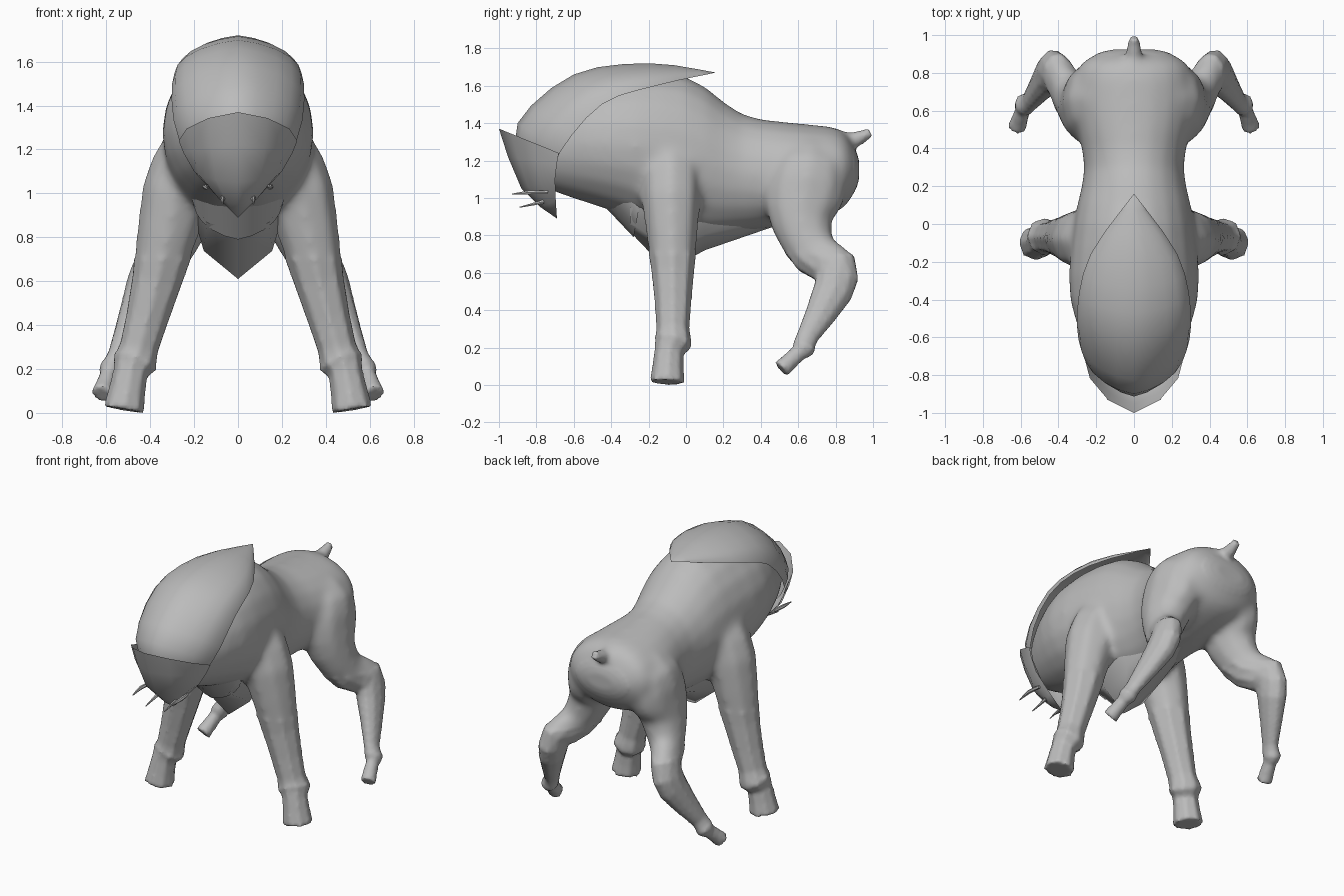
import bpy, bmesh, math
from mathutils import Vector

cube = bpy.data.objects.get("Cube")
if cube:
    bpy.data.objects.remove(cube)

grey = bpy.data.materials.new("plain_grey")
grey.use_nodes = True
grey.diffuse_color = (0.5, 0.5, 0.5, 1)
grey.node_tree.nodes["Principled BSDF"].inputs["Base Color"].default_value = grey.diffuse_color


def refine(stations, steps):
    """Smoothly interpolate every value of the stations."""
    values = [Vector(station) for station in stations]
    last = len(values) - 1

    def slope(index):
        return (values[min(index + 1, last)] - values[max(index - 1, 0)]) / 2

    result = []
    for index in range(last):
        start, end = values[index], values[index + 1]
        for step in range(steps):
            t = step / steps
            blend = t * t * (3 - 2 * t)
            result.append(start.lerp(end, blend)
                          + slope(index) * t * (1 - t) ** 2
                          - slope(index + 1) * t * t * (1 - t))
    return result + [values[last]]


def turn(sides):
    """Cosine and sine pairs around a circle."""
    angles = [math.tau * side / sides for side in range(sides)]
    return [(math.cos(angle), math.sin(angle)) for angle in angles]


def select(objects):
    bpy.ops.object.select_all(action="DESELECT")
    for obj in objects:
        obj.select_set(True)
    bpy.context.view_layer.objects.active = objects[0]


def surface(name, rows, closed, mirror):
    """Skin a list of point rows; closed rows become capped tubes."""
    bm = bmesh.new()
    grid = [[bm.verts.new(point) for point in row] for row in rows]
    count = len(grid[0])
    for upper, lower in zip(grid, grid[1:]):
        for i in range(count if closed else count - 1):
            j = (i + 1) % count
            bm.faces.new((upper[i], upper[j], lower[j], lower[i]))
    if closed:
        bm.faces.new(grid[0])
        bm.faces.new(grid[-1])
    bmesh.ops.remove_doubles(bm, verts=bm.verts, dist=0.001)
    bmesh.ops.recalc_face_normals(bm, faces=bm.faces)
    mesh = bpy.data.meshes.new(name)
    bm.to_mesh(mesh)
    bm.free()
    mesh.materials.append(grey)
    obj = bpy.data.objects.new(name, mesh)
    bpy.context.collection.objects.link(obj)
    if mirror:
        obj.modifiers.new("mirror", "MIRROR").use_clip = True
    select([obj])
    bpy.ops.object.shade_smooth_by_angle(angle=math.radians(50))
    return obj


def tube(name, stations, sides=10, mirror=True):
    """Stations: x, y, z, half width and, if not round, half depth."""
    path = refine(stations, 2)
    centres = [Vector(station[:3]) for station in path]
    rows = []
    for index, station in enumerate(path):
        ahead = centres[min(index + 1, len(path) - 1)]
        behind = centres[max(index - 1, 0)]
        along = (ahead - behind).normalized()
        across = (Vector((1, 0, 0)) - along * along.x).normalized()
        deep = along.cross(across)
        rows.append([centres[index] + across * station[3] * c + deep * station[-1] * s
                     for c, s in turn(sides)])
    return surface(name, rows, True, mirror)


def shell(name, stations, steps, columns=5):
    """Stations: middle y and z, then edge x, y and z; arched between."""
    rows = []
    for mid_y, mid_z, edge_x, edge_y, edge_z in refine(stations, steps):
        row = []
        for column in range(columns + 1):
            angle = math.pi / 2 * column / columns
            drop = 0.8 * (1 - math.cos(angle)) + 0.2 * math.sin(angle)
            row.append((edge_x * math.sin(angle),
                        mid_y + (edge_y - mid_y) * drop,
                        mid_z + (edge_z - mid_z) * drop))
        rows.append(row)
    surface(name, rows, False, True)


# Torso: y, top, bottom, half width
torso_stations = [
    (-.9, 1.3, 1.15, .05), (-.75, 1.5, 1.05, .2), (-.4, 1.65, .93, .34), (0, 1.65, .8, .32),
    (.3, 1.45, .82, .265), (.6, 1.4, .86, .32), (.82, 1.37, .93, .3), (.9, 1.27, 1.03, .2),
    (.925, 1.2, 1.1, .1),
]
torso = surface("body", [
    [(width * c, y, (top + bottom) / 2 + (top - bottom) / 2 * s) for c, s in turn(20)]
    for y, top, bottom, width in refine(torso_stations, 3)
], True, False)

# Legs, from inside the shoulder or hip down to the hoof
front_legs = tube("front_legs", [
    (.14, -.1, 1.35, .09), (.2, -.08, 1.2, .15), (.28, -.08, 1, .165), (.37, -.07, .6, .115),
    (.45, -.07, .3, .09), (.47, -.07, .23, .105), (.49, -.09, .18, .08), (.52, -.1, .015, .095),
], 8)
hind_legs = tube("hind_legs", [
    (.12, .67, 1.3, .08, .1), (.2, .66, 1.16, .16, .2), (.24, .63, 1, .15, .22),
    (.27, .62, .86, .14, .17), (.34, .69, .7, .105, .13), (.41, .8, .63, .085, .12),
    (.45, .785, .5, .08, .11), (.55, .65, .26, .045, .06), (.58, .63, .2, .055, .065),
    (.59, .6, .17, .04, .045), (.62, .51, .085, .05, .05),
])

# Tail
tail = tube("tail", [(0, .8, 1.3, .06), (0, .9, 1.31, .045), (0, .985, 1.35, .025)], 8, False)

# Fuse the torso, legs and tail, and soften the joints above the knees
select([torso, front_legs, hind_legs, tail])
bpy.ops.object.convert(target="MESH")
bpy.ops.object.join()
remesh = torso.modifiers.new("fuse", "REMESH")
remesh.mode = "VOXEL"
remesh.voxel_size = 0.015
bpy.ops.object.convert(target="MESH")
bm = bmesh.new()
bm.from_mesh(torso.data)
for face in bm.faces:
    face.smooth = True
joints = [vert for vert in bm.verts if vert.co.z > 0.7 and vert.co.y < 0.9]
for repeat in range(20):
    bmesh.ops.smooth_vert(bm, verts=joints, factor=0.5,
                          use_axis_x=True, use_axis_y=True, use_axis_z=True)
bm.to_mesh(torso.data)
bm.free()

# Mane shell, pointed at the back
shell("mane_shell", [
    (.16, 1.67, 0, .16, 1.67), (-.2, 1.72, .23, -.16, 1.6), (-.6, 1.66, .3, -.45, 1.5),
    (-.9, 1.4, .27, -.67, 1.25), (-.87, 1.15, .1, -.74, 1.05),
], 3)

# Face mask, an open pointed bowl
shell("face_mask", [
    (-1, 1.37, .27, -.68, 1.24), (-.88, 1.05, .2, -.7, 1.1), (-.69, .89, 0, -.69, .89),
], 2, 3)

# Chest flap and belly keel between the legs
shell("chest_flap", [(-.45, .97, .25, -.3, 1.1), (-.28, .79, .2, -.25, .95)], 2)
shell("belly_keel", [
    (-.3, .82, .2, -.3, .95), (-.1, .61, .22, -.1, .95),
    (.1, .72, .2, .1, .95), (.45, .84, .1, .45, .95),
], 1, 2)

# Small barbs under the mask
tube("upper_barbs", [(.14, -.74, 1.03, .01), (.15, -.83, 1.03, .012), (.14, -.93, 1.02, .003)], 6)
tube("lower_barbs", [(.07, -.76, .98, .012), (.07, -.89, .95, .003)], 6)
